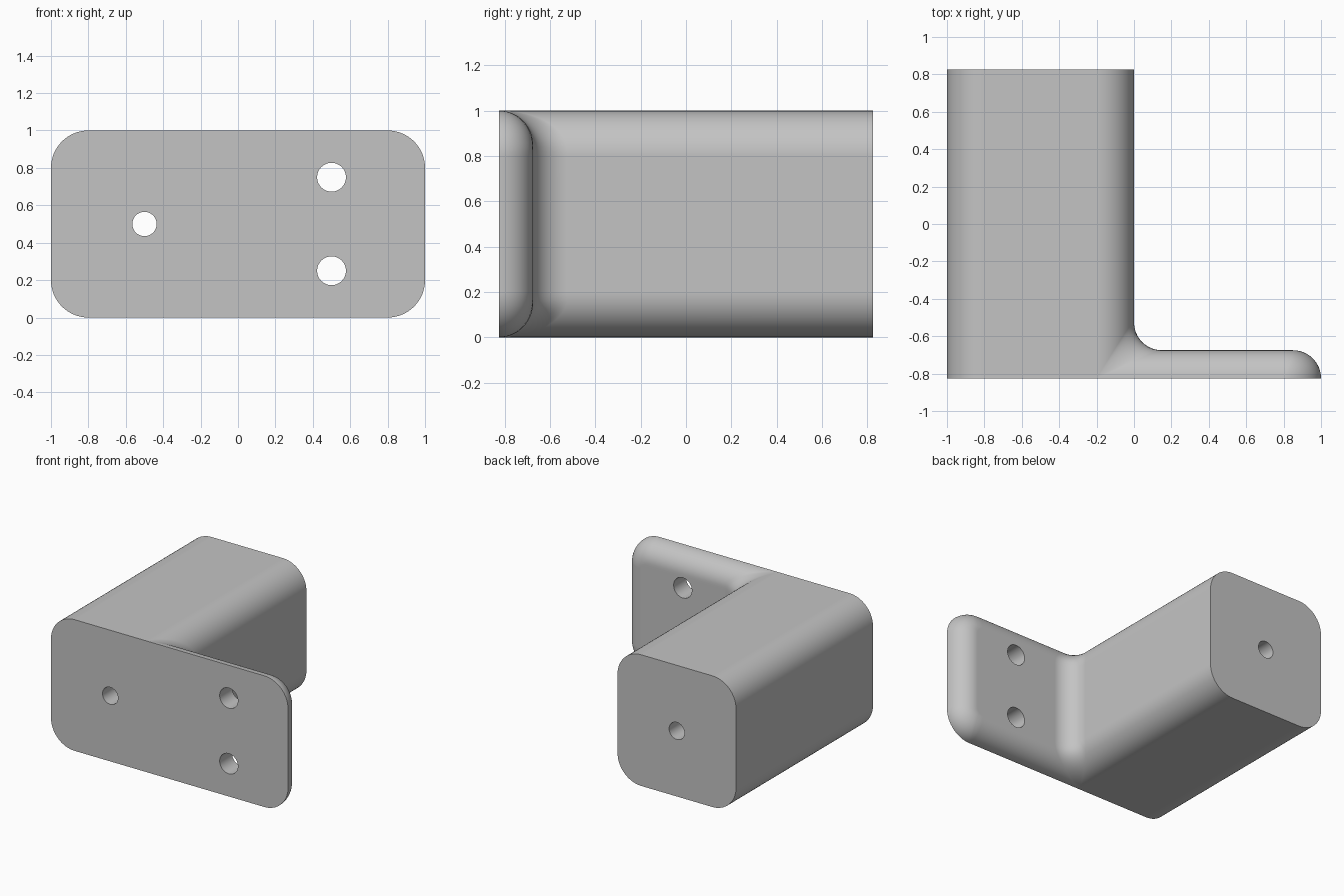
import bpy, bmesh
from math import sin, cos, asin, sqrt, pi, radians

if "Cube" in bpy.data.objects:
    bpy.data.objects.remove(bpy.data.objects["Cube"])

FRONT, BACK = -0.825, 0.825
CORNER = 0.2      # outline corner radius
ROUND = 0.15      # plate edge rounding and inner fillet radius
STEPS = 16        # segments per quarter round

steel = bpy.data.materials.new("satin grey")
steel.use_nodes = True
grey = (0.55, 0.55, 0.55, 1)
steel.diffuse_color = grey
steel.node_tree.nodes["Principled BSDF"].inputs["Base Color"].default_value = grey


def leg(hyp, side):
    return sqrt(max(0.0, hyp * hyp - side * side))


def arm_side(h, radius):
    """x of the arm's inner side, h above the corner centre."""
    return -CORNER + leg(radius, max(0.0, h))


def plate_back(h, radius):
    """y of the plate's back, h above the corner centre."""
    return FRONT + leg(radius, max(0.0, h - (CORNER - ROUND)))


def section(h):
    """Horizontal outline of the bracket, h above the corner centre."""
    h = max(h, 0.0)
    rim = CORNER - ROUND
    left = -1 + CORNER - leg(CORNER, h)
    pts = [(left, FRONT), (-CORNER, FRONT)]
    # rounded free end of the plate
    top = pi / 2 if h <= rim else pi / 2 - asin(min(1, (h - rim) / ROUND))
    for i in range(STEPS + 1):
        phi = top * i / STEPS
        pts.append((1 - CORNER + leg(rim + ROUND * cos(phi), h), FRONT + ROUND * sin(phi)))
    # rolling-ball fillet into the arm
    xa, yp = arm_side(h, CORNER), plate_back(h, ROUND)
    ball_plate = h if h <= rim else rim + 2 * (h - rim)
    ball_arm = h * (CORNER + ROUND) / CORNER
    xc = arm_side(ball_plate, CORNER + ROUND)
    yc = plate_back(ball_arm, 2 * ROUND)
    for i in range(STEPS + 1):
        t = i / STEPS
        a, b, c = (1 - t) ** 2, sqrt(2) * t * (1 - t), t * t
        s = a + b + c
        pts.append(((a * xc + b * xa + c * xa) / s, (a * yp + b * yp + c * yc) / s))
    return pts + [(xa, BACK), (left, BACK)]


# Bracket body lofted from the bottom to the top
rise = [CORNER * sin(pi / 2 * i / STEPS) for i in range(STEPS + 1)]
levels = [(CORNER - h, h) for h in reversed(rise)] + [(1 - CORNER + h, h) for h in rise]
bm = bmesh.new()
rings = [[bm.verts.new((x, y, z)) for x, y in section(h)] for z, h in levels]
n = len(rings[0])
for low, high in zip(rings, rings[1:]):
    for i in range(n):
        j = (i + 1) % n
        bm.faces.new((low[i], low[j], high[j], high[i]))
for ring in (rings[0], rings[-1]):
    bm.faces.new((ring[0], ring[1], ring[-2], ring[-1]))
bmesh.ops.remove_doubles(bm, verts=bm.verts, dist=1e-5)
bmesh.ops.recalc_face_normals(bm, faces=bm.faces)
# merge the flat front and back into single faces
for side in (-1, 1):
    flat = [f for f in bm.faces if f.normal.y * side > 0.9999
            and abs(f.calc_center_median().y - side * BACK) < 1e-4]
    bmesh.ops.dissolve_faces(bm, faces=flat, use_verts=False)
mesh = bpy.data.meshes.new("bracket")
bm.to_mesh(mesh)
bm.free()
mesh.materials.append(steel)
bracket = bpy.data.objects.new("bracket", mesh)
bpy.context.collection.objects.link(bracket)

# Screw holes: one along the arm, two through the plate
cutters = []
for x, z, r in ((-0.5, 0.5, 0.065), (0.5, 0.25, 0.077), (0.5, 0.75, 0.077)):
    bpy.ops.mesh.primitive_cylinder_add(vertices=48, radius=r, depth=2,
                                        location=(x, 0, z), rotation=(pi / 2, 0, 0))
    cutter = bpy.context.object
    cutter.name = "hole_cutter"
    cutter.data.materials.append(steel)
    cutters.append(cutter)
    cut = bracket.modifiers.new("hole", 'BOOLEAN')
    cut.operation, cut.solver, cut.object = 'DIFFERENCE', 'EXACT', cutter

bpy.ops.object.select_all(action='DESELECT')
bracket.select_set(True)
bpy.context.view_layer.objects.active = bracket
for mod in list(bracket.modifiers):
    bpy.ops.object.modifier_apply(modifier=mod.name)
for cutter in cutters:
    bpy.data.objects.remove(cutter)

# Smooth rounds, crisp rims
bpy.ops.object.shade_smooth_by_angle(angle=radians(35))
weighted = bracket.modifiers.new("weighted normals", 'WEIGHTED_NORMAL')
weighted.keep_sharp = True
